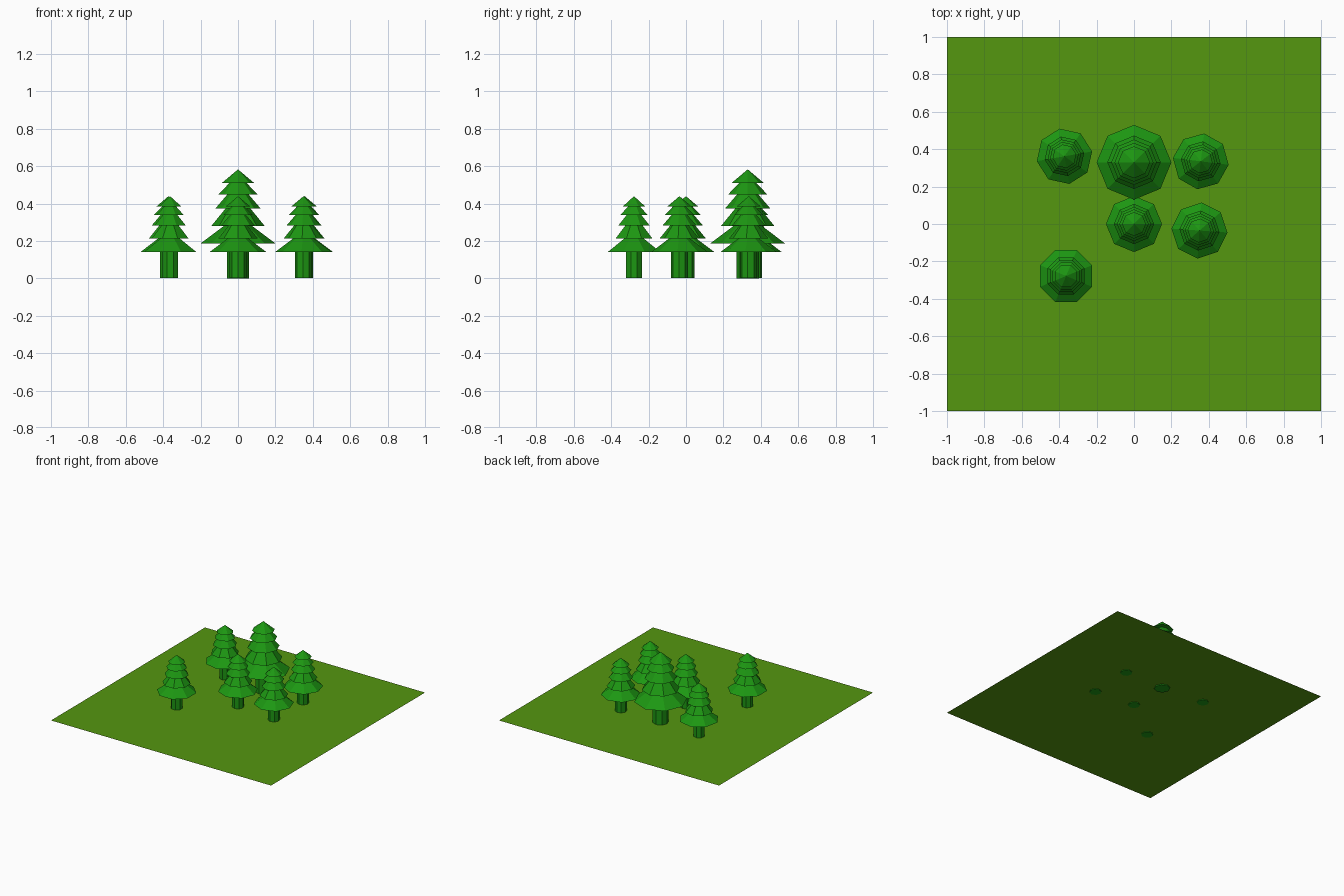
import bpy, bmesh, math

if "Cube" in bpy.data.objects:
    bpy.data.objects.remove(bpy.data.objects["Cube"])


def material(name, color):
    m = bpy.data.materials.new(name)
    m.diffuse_color = color
    m.use_nodes = True
    m.node_tree.nodes["Principled BSDF"].inputs["Base Color"].default_value = m.diffuse_color
    return m


def finish(name, bm, mat):
    bmesh.ops.recalc_face_normals(bm, faces=bm.faces)
    mesh = bpy.data.meshes.new(name)
    bm.to_mesh(mesh)
    bm.free()
    mesh.materials.append(mat)
    ob = bpy.data.objects.new(name, mesh)
    bpy.context.collection.objects.link(ob)
    return ob


grass = material("grass", (0.09, 0.31, 0.005, 1))
pine = material("pine", (0.012, 0.31, 0.006, 1))

# Half outline of a tree (radius, height): trunk, then five stepped tiers
PROFILE = [(0.045, 0.0), (0.045, 0.14),
           (0.15, 0.14), (0.057, 0.21),
           (0.107, 0.21), (0.05, 0.28),
           (0.091, 0.28), (0.042, 0.337),
           (0.078, 0.337), (0.034, 0.383),
           (0.064, 0.383)]
APEX = 0.437
SIDES = 8


def tree(name, x, y, scale, turn, base):
    bm = bmesh.new()
    rings = []
    for r, z in PROFILE:
        rings.append([bm.verts.new((r * math.cos(2 * math.pi * i / SIDES),
                                    r * math.sin(2 * math.pi * i / SIDES), z))
                      for i in range(SIDES)])
    for a, b in zip(rings, rings[1:]):
        for i in range(SIDES):
            j = (i + 1) % SIDES
            bm.faces.new((a[i], a[j], b[j], b[i]))
    bm.faces.new(rings[0][::-1])
    tip = bm.verts.new((0, 0, APEX))
    for i in range(SIDES):
        bm.faces.new((rings[-1][i], rings[-1][(i + 1) % SIDES], tip))
    ob = finish(name, bm, pine)
    ob.location = (x, y, base)
    ob.scale = (scale, scale, scale)
    ob.rotation_euler.z = math.radians(turn)


# Ground sheet, just above the trunk ends
bm = bmesh.new()
bmesh.ops.create_grid(bm, x_segments=1, y_segments=1, size=1)
finish("ground", bm, grass).location.z = 0.007

# Trees: one large, five small
tree("large_tree", 0, 0.33, 1.333, 0, 0)
small = [(0, 0, 0), (-0.372, 0.362, 10), (0.357, 0.335, -7),
         (0.35, -0.035, -4), (-0.363, -0.278, 22.5)]
for n, (x, y, turn) in enumerate(small, 1):
    tree(f"small_tree_{n}", x, y, 1.0, turn, 0.002)
